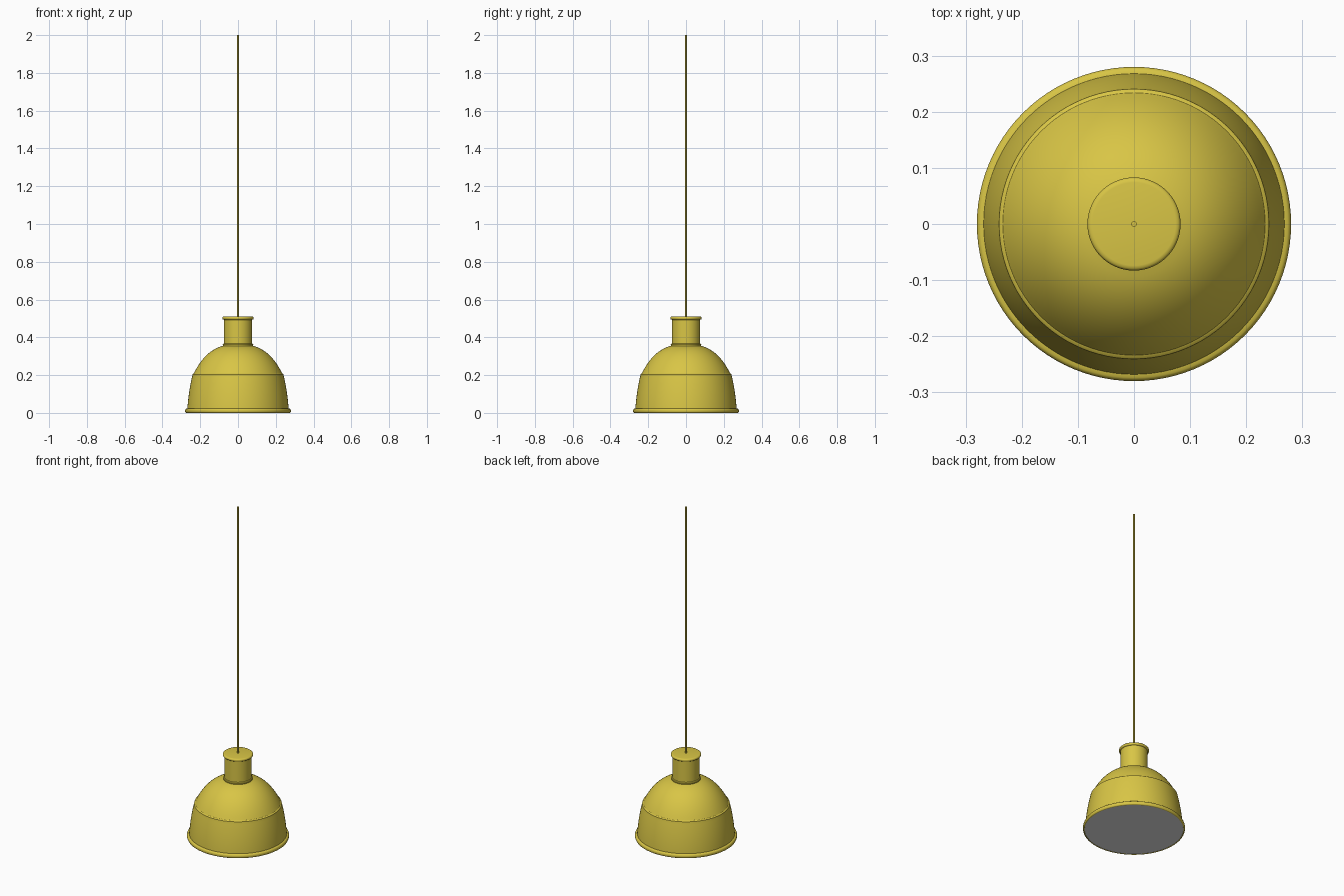
import bpy, bmesh, math

if "Cube" in bpy.data.objects:
    bpy.data.objects.remove(bpy.data.objects["Cube"])


def material(name, rgb):
    m = bpy.data.materials.new(name)
    m.diffuse_color = (*rgb, 1)
    m.use_nodes = True
    m.node_tree.nodes["Principled BSDF"].inputs["Base Color"].default_value = m.diffuse_color
    return m


YELLOW = material("yellow_enamel", (0.69, 0.56, 0.06))
WHITE = material("white_diffuser", (0.8, 0.8, 0.8))


def bezier(a, b, c, n=14):
    """Quadratic curve through (radius, height) points."""
    return [tuple((1-t)**2*p + 2*t*(1-t)*q + t*t*r for p, q, r in zip(a, b, c))
            for t in (i / n for i in range(n + 1))]


def lathe(name, profile, mat, sides=96):
    """Revolve a (radius, height) profile around z; ends on the axis close it."""
    bm = bmesh.new()
    verts = [bm.verts.new((r, 0, z)) for r, z in profile]
    edges = [bm.edges.new(p) for p in zip(verts, verts[1:])]
    bmesh.ops.spin(bm, geom=verts + edges, axis=(0, 0, 1), cent=(0, 0, 0),
                   angle=math.tau, steps=sides, use_duplicate=False)
    bmesh.ops.remove_doubles(bm, verts=bm.verts, dist=1e-5)
    bmesh.ops.recalc_face_normals(bm, faces=bm.faces)
    me = bpy.data.meshes.new(name)
    bm.to_mesh(me)
    bm.free()
    me.materials.append(mat)
    ob = bpy.data.objects.new(name, me)
    bpy.context.collection.objects.link(ob)
    bpy.context.view_layer.objects.active = ob
    bpy.ops.object.select_all(action='DESELECT')
    ob.select_set(True)
    bpy.ops.object.shade_smooth_by_angle(angle=math.radians(35))
    return ob


# Shade: cap, neck, collar, dome, stepped skirt and rolled rim
cap = [(0, 0.51), (0.074, 0.51), (0.079, 0.509), (0.082, 0.506), (0.083, 0.502),
       (0.082, 0.497), (0.079, 0.494), (0.075, 0.493)]
collar = [(0.075, 0.367), (0.079, 0.365), (0.081, 0.361), (0.080, 0.356)]
dome = bezier((0.080, 0.355), (0.175, 0.33), (0.234, 0.209))
skirt = bezier((0.241, 0.201), (0.262, 0.11), (0.268, 0.024))
step = [(0.238, 0.207), (0.2405, 0.2045)]
rim = [(0.274, 0.023), (0.278, 0.020), (0.280, 0.014), (0.280, 0.007),
       (0.278, 0.002), (0.275, 0.0), (0.272, 0.0), (0.271, 0.003)]
lathe("shade", cap + collar + dome + step + skirt + rim, YELLOW)

# Flat diffuser closing the opening
lathe("diffuser", [(0, 0.002), (0.2715, 0.002), (0.2715, 0.006), (0, 0.006)], WHITE)

# Hanging cord
lathe("cord", [(0, 0.505), (0.005, 0.505), (0.005, 2.0), (0, 2.0)], YELLOW, 16)
